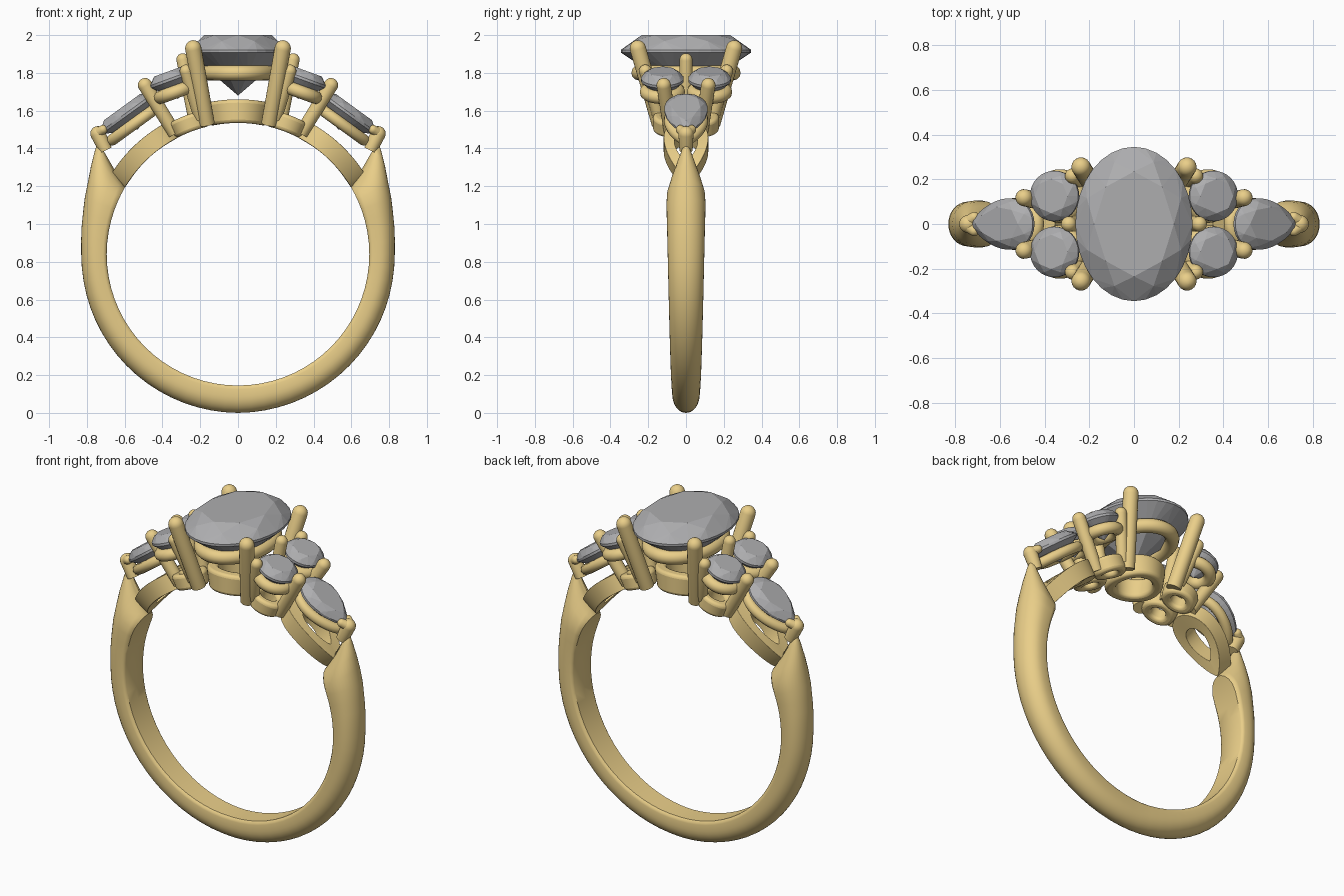
import bpy, bmesh
from math import sin, cos, pi, radians
from mathutils import Matrix, Vector

if "Cube" in bpy.data.objects:
    bpy.data.objects.remove(bpy.data.objects["Cube"])

CZ, RI = 0.84, 0.695          # finger hole centre height and radius


def material(name, col):
    m = bpy.data.materials.new(name)
    m.diffuse_color = (*col, 1)
    m.use_nodes = True
    m.node_tree.nodes["Principled BSDF"].inputs["Base Color"].default_value = m.diffuse_color
    return m


GOLD = material("gold", (0.82, 0.62, 0.25))
STONE = material("stone", (0.42, 0.42, 0.43))


def finish(name, bm, mat, smooth=True, mx=False, my=False, bevel=0, merge=False):
    bmesh.ops.recalc_face_normals(bm, faces=bm.faces)
    me = bpy.data.meshes.new(name)
    bm.to_mesh(me)
    bm.free()
    me.materials.append(mat)
    if smooth:
        me.shade_smooth()
        me.set_sharp_from_angle(angle=radians(38))
    ob = bpy.data.objects.new(name, me)
    bpy.context.collection.objects.link(ob)
    if bevel:
        b = ob.modifiers.new("bevel", 'BEVEL')
        b.width, b.segments, b.limit_method = bevel, 3, 'ANGLE'
    if mx or my:
        m = ob.modifiers.new("mirror", 'MIRROR')
        m.use_axis = (mx, my, False)
        m.use_mirror_merge = merge
    return ob


def skin(bm, rings, closed):
    # joins equal loops of points with quads
    vs = [[bm.verts.new(p) for p in r] for r in rings]
    n, k = len(vs), len(vs[0])
    for i in range(n if closed else n - 1):
        a, b = vs[i], vs[(i + 1) % n]
        for j in range(k):
            bm.faces.new((a[j], a[(j + 1) % k], b[(j + 1) % k], b[j]))
    return vs


def oval(t, a, b):
    return a * cos(t), b * sin(t)


def pear(t, a, b):            # point towards +u
    return a * cos(t), 1.22 * b * sin(t) * abs(sin(t / 2)) ** 0.6


def frame(c, tilt):
    return Matrix.Translation(c) @ Matrix.Rotation(radians(tilt), 4, 'Y')


def gem(name, shape, a, b, crown, depth, m, **kw):
    # brilliant cut as the hull of table, crown, girdle, pavilion and culet
    bm = bmesh.new()
    for n, s, z, off in ((8, .68, crown, 0), (8, .87, crown * .62, .5), (32, 1, .007, 0),
                         (32, 1, -.007, 0), (8, .5, -depth * .56, .5), (1, 0, -depth, 0)):
        for i in range(n):
            u, v = shape(2 * pi * (i + off) / n, a * s, b * s)
            bm.verts.new(m @ Vector((u, v, z)))
    r = bmesh.ops.convex_hull(bm, input=bm.verts)
    bmesh.ops.delete(bm, geom=list({g for g in r["geom_interior"] + r["geom_unused"]
                                    if isinstance(g, bmesh.types.BMVert)}), context='VERTS')
    finish(name, bm, STONE, smooth=False, **kw)


def hoop(name, shape, a, b, tube, m, **kw):
    # round wire bent along a stone outline
    bm = bmesh.new()
    n, rings = 56, []
    pts = [Vector((*shape(2 * pi * (i + .5) / n, a, b), 0)) for i in range(n)]
    for i in range(n):
        d = (pts[(i + 1) % n] - pts[i - 1]).normalized()
        side = Vector((d.y, -d.x, 0))
        rings.append([m @ (pts[i] + side * tube * cos(q) + Vector((0, 0, tube * sin(q))))
                      for q in (2 * pi * j / 12 for j in range(12))])
    skin(bm, rings, True)
    finish(name, bm, GOLD, **kw)


def seat(name, shape, s0, y0, a, b, hole, rtop, **kw):
    # pierced block wrapped onto the finger circle
    bm = bmesh.new()
    n, rings = 48, []
    for i in range(n):
        u, v = shape(2 * pi * i / n, a, b)
        ring = []
        for k, r in ((1, RI), (1, rtop), (hole, rtop), (hole, RI)):
            th = (s0 + u * k) / RI
            ring.append((r * sin(th), y0 + v * k, CZ + r * cos(th)))
        rings.append(ring)
    skin(bm, rings, True)
    finish(name, bm, GOLD, bevel=.018, **kw)


def prong(name, p, q, r0, r1, **kw):
    # tapered wire from p to q with a domed tip
    bm = bmesh.new()
    p, q = Vector(p), Vector(q)
    rot = (q - p).to_track_quat('Z', 'Y').to_matrix().to_4x4()
    m = Matrix.Translation(p) @ rot
    L = (q - p).length
    prof = [(r0, 0)] + [(r1 * cos(t), L + r1 * sin(t)) for t in (pi * i / 12 for i in range(6))]
    prof.append((.002, L + r1))
    vs = skin(bm, [[m @ Vector((r * cos(2 * pi * j / 20), r * sin(2 * pi * j / 20), z))
                    for j in range(20)] for r, z in prof], False)
    bm.faces.new(vs[0])
    bm.faces.new(vs[-1])
    finish(name, bm, GOLD, **kw)


# shank: D section swept from the bottom up to a pinched, pointed shoulder
stations = []                 # inner angle, outer angle, outer radius, half width
for e in range(-90, 20, 5):
    ro = .84 - .01 * min(1, (e + 90) / 80) + (.03 * (e / 20) ** 1.5 if e > 0 else 0)
    stations.append((e, e, ro, .07 + .033 * (e + 90) / 110))
stations += [(20, 20, .864, .104), (24, 26, .883, .1), (27, 31, .908, .082),
             (29, 35.5, .933, .058), (30, 38.5, .95, .034), (30.5, 39.5, .957, .014)]
half = [(0, .0), (0, .85), (.06, .96), (.14, 1)] + \
       [(.4 + .6 * sin(t), cos(t)) for t in (pi * i / 16 for i in range(8))]
section = half + [(1, 0)] + [(f, -y) for f, y in reversed(half[1:])]
bm = bmesh.new()
rings = []
for ei, eo, ro, w in stations:
    ring = []
    for f, y in section:
        a, r = radians(ei + (eo - ei) * f), RI + (ro - RI) * f
        ring.append((r * cos(a), y * w, CZ + r * sin(a)))
    rings.append(ring)
vs = skin(bm, rings, False)
bm.faces.new(vs[-1])
finish("shank", bm, GOLD, mx=True, merge=True)

# pierced gallery arch
seat("centre_seat", oval, 0, 0, .15, .17, .62, .82)
seat("round_seat", oval, .245, .085, .095, .09, .45, .785, mx=True, my=True)
seat("pear_seat", pear, .52, 0, .2, .115, .52, .795, mx=True)

# stones
mc, mr, mp = frame((0, 0, 1.915), 0), frame((.355, .125, 1.765), 20), frame((.588, 0, 1.582), 36)
gem("centre_stone", oval, .262, .345, .085, .235, mc)
gem("round_stone", oval, .115, .113, .045, .11, mr, mx=True, my=True)
gem("pear_stone", pear, .172, .112, .045, .1, mp, mx=True)

# wire hoops below the stones
hoop("centre_hoop", oval, .175, .25, .04, frame((0, 0, 1.8), 0))
hoop("round_hoop", oval, .085, .085, .035, mr @ Matrix.Translation((0, 0, -.07)), mx=True, my=True)
hoop("pear_hoop", pear, .145, .085, .03, mp @ Matrix.Translation((0, 0, -.065)), mx=True)

# prongs
prong("centre_prong", (.165, .14, 1.53), (.237, .255, 1.93), .042, .043, mx=True, my=True)
prong("inner_prong", (.225, 0, 1.53), (.292, 0, 1.87), .034, .034, mx=True)
prong("side_prong", (.2, .14, 1.56), (.275, .215, 1.81), .034, .034, mx=True, my=True)
prong("outer_prong", (.335, .08, 1.48), (.492, .118, 1.735), .036, .038, mx=True, my=True)

# V tip that holds the pear point
prong("tip_post", (.70, 0, 1.39), (.742, 0, 1.478), .035, .04, mx=True)
prong("tip_claw", (.755, 0, 1.475), (.715, .03, 1.5), .03, .024, mx=True, my=True)
